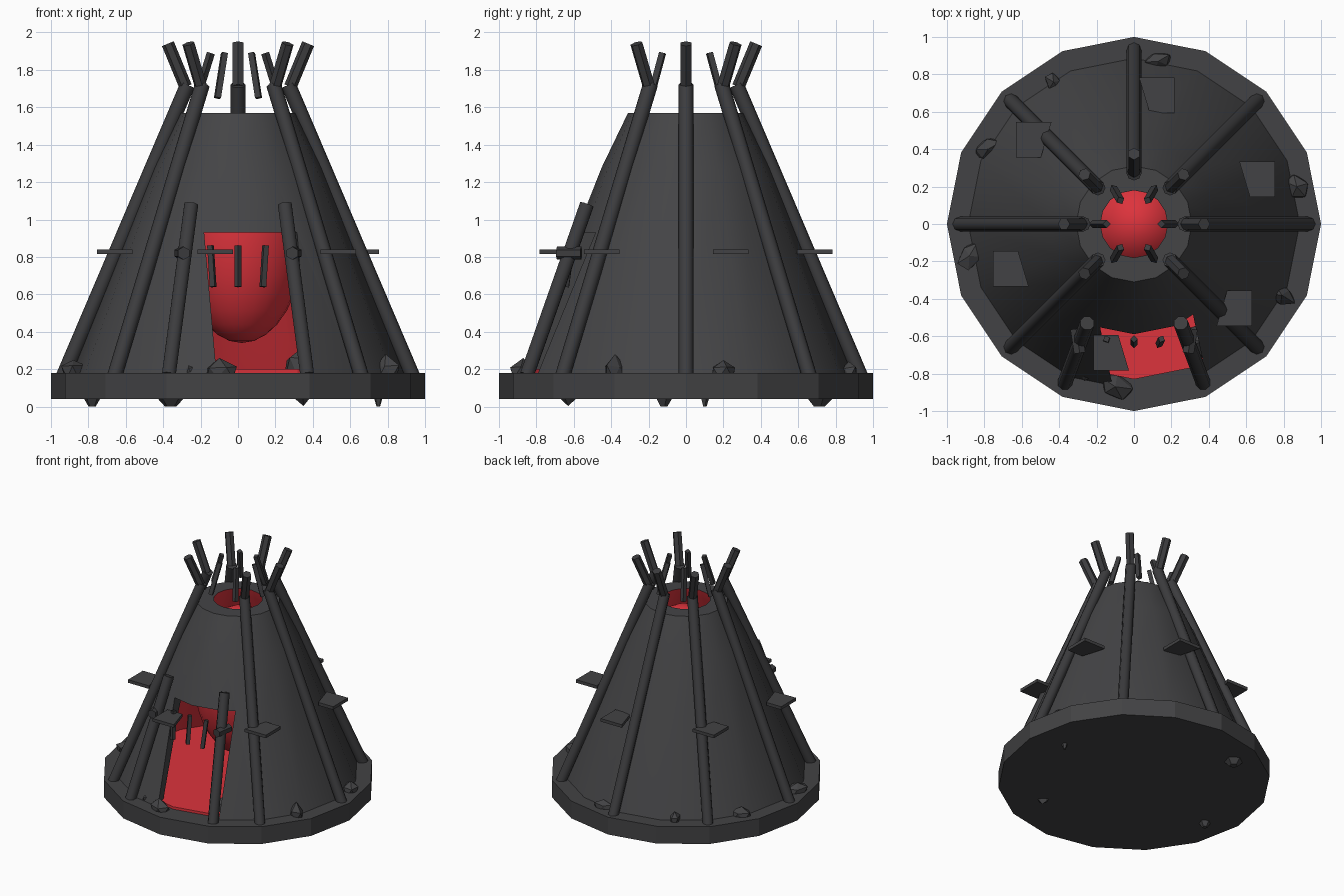
import bpy, bmesh, math, random
from mathutils import Vector, Matrix

if "Cube" in bpy.data.objects:
    bpy.data.objects.remove(bpy.data.objects["Cube"])

random.seed(4)


def material(name, rgb):
    m = bpy.data.materials.new(name)
    m.diffuse_color = (*rgb, 1)
    m.use_nodes = True
    m.node_tree.nodes["Principled BSDF"].inputs["Base Color"].default_value = m.diffuse_color
    return m


STONE = material("dark_stone", (0.055, 0.055, 0.058))
HIDE = material("dark_hide", (0.058, 0.058, 0.061))
WOOD = material("charred_wood", (0.045, 0.045, 0.048))
RED = material("glowing_red", (0.72, 0.033, 0.045))


def finish(bm, name, mats, smooth=None):
    bmesh.ops.recalc_face_normals(bm, faces=bm.faces)
    me = bpy.data.meshes.new(name)
    bm.to_mesh(me)
    bm.free()
    ob = bpy.data.objects.new(name, me)
    bpy.context.collection.objects.link(ob)
    for m in mats:
        me.materials.append(m)
    if smooth:
        bpy.ops.object.select_all(action='DESELECT')
        ob.select_set(True)
        bpy.context.view_layer.objects.active = ob
        bpy.ops.object.shade_smooth_by_angle(angle=math.radians(smooth))
    return ob


def polar(deg, r, z):
    a = math.radians(deg)
    return Vector((r * math.cos(a), r * math.sin(a), z))


def rod(name, a, b, radius, sides=8):
    """Straight rod between two points."""
    d = Vector(b) - Vector(a)
    bm = bmesh.new()
    bmesh.ops.create_cone(bm, cap_ends=True, segments=sides, radius1=radius, radius2=radius, depth=d.length)
    turn = d.to_track_quat('Z', 'Y').to_matrix().to_4x4()
    bmesh.ops.transform(bm, verts=bm.verts, matrix=Matrix.Translation((Vector(a) + Vector(b)) / 2) @ turn)
    return finish(bm, name, [WOOD], 50 if sides > 4 else None)


def disc(name, radius, z0, z1, mat, sides=16):
    bm = bmesh.new()
    bmesh.ops.create_cone(bm, cap_ends=True, segments=sides, radius1=radius, radius2=radius, depth=z1 - z0)
    bmesh.ops.translate(bm, verts=bm.verts, vec=(0, 0, (z0 + z1) / 2))
    return finish(bm, name, [mat])


# Stone base and red floor
disc("base", 1.0, 0.04, 0.18, STONE)
disc("floor", 0.83, 0.17, 0.2, RED)

# Thick conical cover: closed profile spun around z, red on the inside
profile = [(0.89, 0.17), (0.45, 1.28), (0.31, 1.57), (0.18, 1.57), (0.2, 1.5), (0.8, 0.17)]
bm = bmesh.new()
N = 16
rings = [[bm.verts.new(polar(360 * i / N, r, z)) for i in range(N)] for r, z in profile]
for k in range(len(rings)):
    a, b = rings[k], rings[(k + 1) % len(rings)]
    for i in range(N):
        j = (i + 1) % N
        f = bm.faces.new((a[i], a[j], b[j], b[i]))
        f.material_index = 1 if k in (3, 4) else 0
cover = finish(bm, "cover", [HIDE, RED])

# Doorway cut through the front of the cover
bm = bmesh.new()
bmesh.ops.create_cube(bm, size=1)
bmesh.ops.scale(bm, verts=bm.verts, vec=(0.5, 0.8, 0.8))
place = Matrix.Translation((0.11, -0.72, 0.53)) @ Matrix.Rotation(math.radians(12), 4, 'Z')
bmesh.ops.transform(bm, verts=bm.verts, matrix=place)
cutter = finish(bm, "door_cutter", [HIDE])
cutter.hide_render = True
mod = cover.modifiers.new("door", 'BOOLEAN')
mod.operation = 'DIFFERENCE'
mod.object = cutter
bpy.ops.object.select_all(action='DESELECT')
cover.select_set(True)
bpy.context.view_layer.objects.active = cover
bpy.ops.object.modifier_apply(modifier=mod.name)
bpy.data.objects.remove(cutter)
bpy.ops.object.shade_smooth_by_angle(angle=math.radians(35))

# Red orb hanging inside
bm = bmesh.new()
bmesh.ops.create_uvsphere(bm, u_segments=24, v_segments=16, radius=1)
bmesh.ops.scale(bm, verts=bm.verts, vec=(0.34, 0.34, 0.585))
bmesh.ops.translate(bm, verts=bm.verts, vec=(0.02, 0, 0.925))
finish(bm, "inner_orb", [RED], 60)

# Seven leaning poles with tips flaring outwards, leaving the front open
for deg in (0, 45, 90, 135, 180, 225, 315):
    rod("pole", polar(deg, 0.935, 0.16), polar(deg, 0.27, 1.72), 0.04)
    rod("pole_tip", polar(deg, 0.28, 1.71), polar(deg, 0.375, 1.94), 0.034, 6)

# Small sticks around the smoke hole
for deg in range(0, 360, 60):
    rod("smoke_hole_stick", polar(deg, 0.22, 1.65), polar(deg, 0.145, 1.89), 0.022, 4)

# Door posts, pegs in them and hanging sticks
for s in (-1, 1):
    rod("door_post", (s * 0.37, -0.85, 0.17), (s * 0.25, -0.53, 1.08), 0.04)
    rod("post_peg", (s * 0.29, -0.69, 0.82), (s * 0.31, -0.56, 0.82), 0.035, 6)
for x in (-0.14, 0, 0.14):
    rod("hanging_stick", (x * 0.95, -0.645, 0.64), (x * 1.05, -0.615, 0.86), 0.02, 4)

# Flat irregular plates stuck around the cover
for k in range(6):
    c = polar(20 + 60 * k, 0.7, 0.828)
    bm = bmesh.new()
    bmesh.ops.create_cube(bm, size=1)
    bmesh.ops.scale(bm, verts=bm.verts, vec=(0.19, 0.19, 0.025))
    for v in bm.verts:
        if v.co.x * c.x < 0 and v.co.y * c.y < 0:
            v.co.x *= 0.4
    bmesh.ops.translate(bm, verts=bm.verts, vec=c)
    finish(bm, "plate", [STONE])

# Angular rocks scattered on the base: x, y, radius, height
rocks = [(-0.88, -0.17, 0.09, 0.08), (-0.78, 0.4, 0.08, 0.06), (-0.43, 0.76, 0.06, 0.07),
         (0.13, 0.87, 0.08, 0.07), (0.87, 0.2, 0.09, 0.07), (0.79, -0.38, 0.09, 0.09),
         (0.35, -0.63, 0.13, 0.17), (-0.1, -0.87, 0.11, 0.07), (-0.26, -0.78, 0.08, 0.07)]
for x, y, r, h in rocks:
    bm = bmesh.new()
    bmesh.ops.create_icosphere(bm, subdivisions=1, radius=1)
    for v in bm.verts:
        v.co *= random.uniform(0.75, 1.15)
    turn = Matrix.Rotation(random.uniform(0, 6), 4, 'Z')
    bmesh.ops.transform(bm, verts=bm.verts,
                        matrix=Matrix.Translation((x, y, 0.18)) @ turn @ Matrix.Diagonal((r, r * 0.7, h, 1)))
    finish(bm, "rock", [STONE])

# Stone points poking out under the base
for x, y, r in ((-0.78, -0.12, 0.05), (-0.36, 0.71, 0.08), (0.75, 0.1, 0.025)):
    bm = bmesh.new()
    bmesh.ops.create_cone(bm, cap_ends=True, segments=5, radius1=r * 0.4, radius2=r, depth=0.05)
    bmesh.ops.translate(bm, verts=bm.verts, vec=(x, y, 0.025))
    finish(bm, "underside_rock", [STONE])
